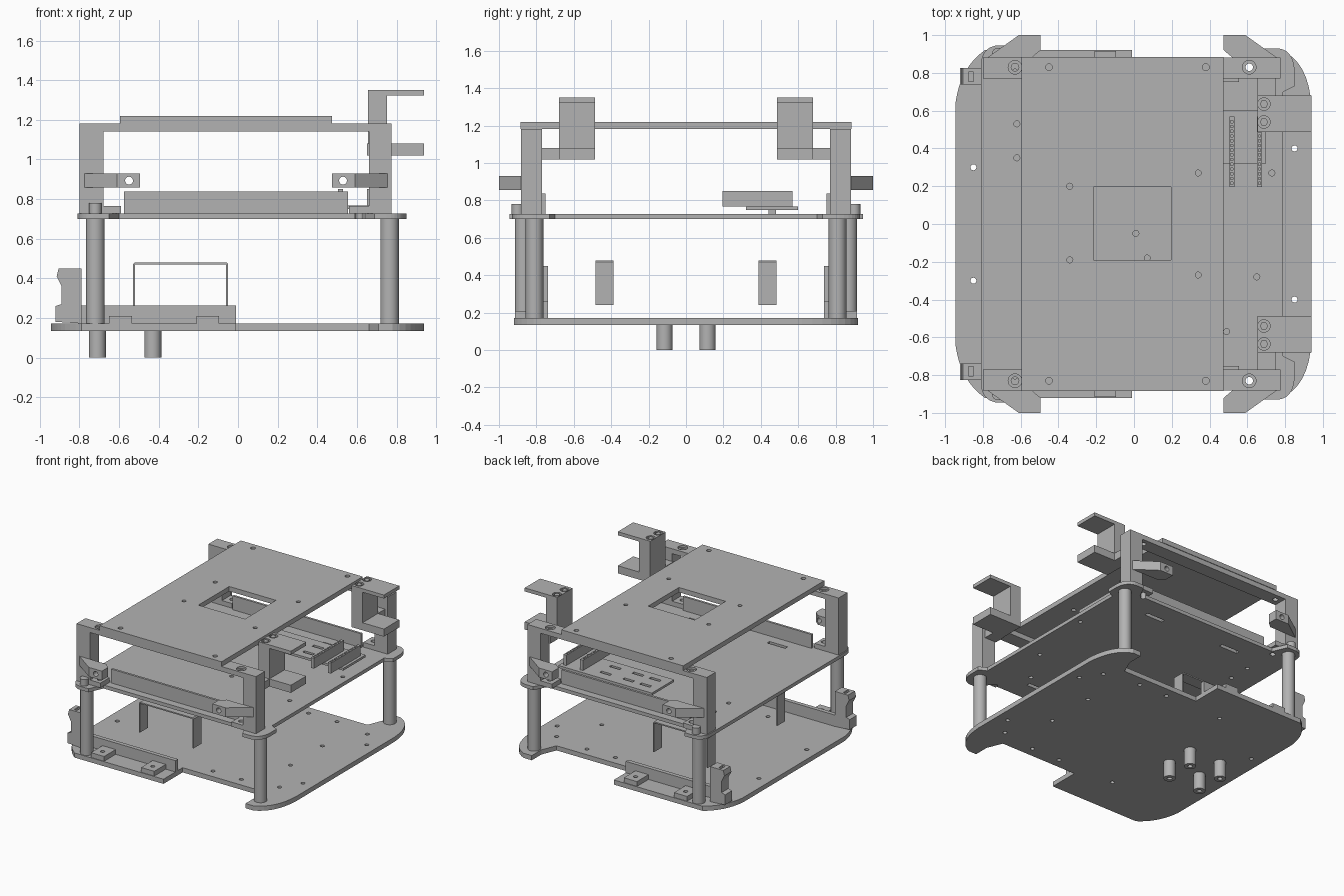
import bpy, bmesh, math
from mathutils import Vector

cube = bpy.data.objects.get("Cube")
if cube:
    bpy.data.objects.remove(cube, do_unlink=True)

grey = bpy.data.materials.new("plain_grey")
grey.use_nodes = True
grey.diffuse_color = (0.45, 0.45, 0.45, 1)
grey.node_tree.nodes["Principled BSDF"].inputs["Base Color"].default_value = (0.45, 0.45, 0.45, 1)


def place(a, b, c, axis):
    """Outline point (a, b) at depth c along the given axis."""
    return Vector({"z": (a, b, c), "y": (a, c, b), "x": (c, a, b)}[axis])


def add_prism(bm, pts, lo, hi, axis):
    face = bm.faces.new([bm.verts.new(place(a, b, lo, axis)) for a, b in pts])
    ext = bmesh.ops.extrude_face_region(bm, geom=[face])["geom"]
    verts = [v for v in ext if isinstance(v, bmesh.types.BMVert)]
    bmesh.ops.translate(bm, verts=verts, vec=place(0, 0, hi - lo, axis))


def finish(bm, name):
    bmesh.ops.recalc_face_normals(bm, faces=bm.faces)
    mesh = bpy.data.meshes.new(name)
    bm.to_mesh(mesh)
    bm.free()
    mesh.materials.append(grey)
    obj = bpy.data.objects.new(name, mesh)
    bpy.context.collection.objects.link(obj)
    return obj


def prism(name, pts, lo, hi, axis="z"):
    bm = bmesh.new()
    add_prism(bm, pts, lo, hi, axis)
    return finish(bm, name)


def rect(a0, a1, b0, b1):
    return [(a0, b0), (a1, b0), (a1, b1), (a0, b1)]


def ring(a, b, r, n=24):
    return [(a + r * math.cos(math.tau * i / n), b + r * math.sin(math.tau * i / n)) for i in range(n)]


def box(name, x0, x1, y0, y1, z0, z1):
    return prism(name, rect(x0, x1, min(y0, y1), max(y0, y1)), z0, z1)


def smooth(obj):
    bpy.ops.object.select_all(action="DESELECT")
    obj.select_set(True)
    bpy.context.view_layer.objects.active = obj
    bpy.ops.object.shade_smooth_by_angle(angle=math.radians(30))


def rod(name, x, y, r, z0, z1):
    obj = prism(name, ring(x, y, r), z0, z1)
    smooth(obj)
    return obj


def cut(obj, outlines, lo, hi, axis="z"):
    """Cut separate prism-shaped openings out of a part."""
    bm = bmesh.new()
    for pts in outlines:
        add_prism(bm, pts, lo, hi, axis)
    cutter = finish(bm, "cutter")
    cutter.hide_render = True
    mod = obj.modifiers.new("holes", "BOOLEAN")
    mod.operation, mod.solver, mod.object = "DIFFERENCE", "EXACT", cutter
    bpy.ops.object.select_all(action="DESELECT")
    bpy.context.view_layer.objects.active = obj
    obj.select_set(True)
    bpy.ops.object.modifier_apply(modifier=mod.name)
    bpy.data.objects.remove(cutter, do_unlink=True)


def curve(p0, p1, p2, n=8):
    p0, p1, p2 = Vector(p0), Vector(p1), Vector(p2)
    return [tuple(p0 * (1 - t) ** 2 + p1 * 2 * t * (1 - t) + p2 * t * t) for t in (i / n for i in range(n + 1))]


def mirror_y(half):
    return half + [(x, -y) for x, y in reversed(half)]


# Bottom plate, notched on both long sides
half = curve((0.94, 0.62), (0.925, 0.86), (0.78, 0.92))
half += [(0.71, 0.92), (0.71, 0.80), (0.66, 0.68), (-0.01, 0.68), (-0.01, 0.92)]
half += curve((-0.79, 0.92), (-0.92, 0.83), (-0.945, 0.64))
bottom = prism("bottom_plate", mirror_y(half), 0.135, 0.172)
holes = [ring(x, s * y, 0.016, 12) for s in (1, -1)
         for x, y in ((0.85, 0.4), (0.75, 0.55), (0.45, 0.6), (0.2, 0.6), (0.6, 0.2), (-0.3, 0.6), (-0.85, 0.3))]
cut(bottom, holes, 0.1, 0.2)

# Middle plate with rounded ears around the posts
half = [(0.79, 0.70), (0.85, 0.73)] + curve((0.85, 0.82), (0.84, 0.93), (0.75, 0.93))
half += [(0.69, 0.93), (0.64, 0.83), (-0.60, 0.83), (-0.65, 0.945)]
half += curve((-0.73, 0.945), (-0.81, 0.93), (-0.81, 0.84))
middle = prism("middle_plate", mirror_y(half), 0.70, 0.728)
holes = [ring(x, y, 0.016, 12) for x, y in ((0.01, -0.05), (0.07, -0.18), (-0.62, 0.53), (-0.62, 0.35),
                                           (0.73, 0.27), (0.65, -0.28), (0.49, -0.57))]
for s in (1, -1):
    holes += [ring(0.61, s * 0.83, 0.02), ring(-0.63, s * 0.80, 0.02)]
    holes += [rect(x, x + 0.16, s * 0.66 - 0.015, s * 0.66 + 0.015) for x in (-0.42, 0.28)]
cut(middle, holes, 0.65, 0.8)

# Top plate with a central window
top = box("top_plate", -0.595, 0.475, -0.885, 0.885, 1.182, 1.22)
holes = [rect(-0.215, 0.195, -0.19, 0.197)]
holes += [ring(x, y, 0.016, 12) for x, y in ((-0.34, 0.2), (-0.34, -0.19), (0.34, 0.27), (0.34, -0.27))]
holes += [ring(x, s * 0.83, 0.018, 12) for x in (-0.45, 0.38) for s in (1, -1)]
cut(top, holes, 1.1, 1.3)

for s, side in ((-1, "front"), (1, "back")):
    # Round posts and their screw heads
    rod(side + "_right_post", -0.72, s * 0.868, 0.047, 0.17, 0.70)
    rod(side + "_left_post", 0.765, s * 0.81, 0.047, 0.17, 0.70)
    rod(side + "_post_screw", -0.72, s * 0.90, 0.032, 0.728, 0.78)

    # Upper U-shaped frame with feet turned inwards
    outline = [(-0.80, 0.728), (-0.59, 0.728), (-0.59, 0.765), (-0.68, 0.765), (-0.68, 1.142), (0.66, 1.142),
               (0.66, 0.765), (0.56, 0.765), (0.56, 0.728), (0.775, 0.728), (0.775, 1.181), (-0.80, 1.181)]
    frame = prism(side + "_frame", outline, min(s * 0.77, s * 0.882), max(s * 0.77, s * 0.882), "y")
    cut(frame, [ring(x, s * 0.83, 0.02) for x in (-0.63, 0.61)], 0.70, 1.3)
    cut(frame, [ring(x, s * 0.83, 0.036) for x in (-0.63, 0.61)], 1.165, 1.3)

    # Chamfered bumper arms on the frame legs
    for m, end in ((-1, "right"), (1, "left")):
        pts = [(0.485, 1), (0.60, 1), (0.765, 0.882), (0.53, 0.882), (0.485, 0.92)]
        arm = prism(f"{side}_{end}_bumper_arm", [(m * x - 0.01, s * y) for x, y in pts], 0.857, 0.93)
        cut(arm, [ring(m * 0.54 - 0.01, 0.893, 0.02, 16)], min(s * 0.8, s * 1.1), max(s * 0.8, s * 1.1), "y")

    # Thin upright bar on the middle plate
    box(side + "_upright_bar", -0.575, 0.555, s * 0.752, s * 0.77, 0.728, 0.838)

    # Hook bracket with two hex screws
    y0, y1 = sorted((s * 0.487, s * 0.68))
    hook = prism(side + "_hook", [(0.655, 1.02), (0.94, 1.02), (0.94, 1.08), (0.752, 1.08), (0.752, 1.322),
                                  (0.94, 1.322), (0.94, 1.35), (0.655, 1.35)], y0, y1, "y")
    box(side + "_hook_arm", 0.65, 0.752, s * 0.68, s * 0.772, 1.02, 1.08)
    spots = [(0.688, s * 0.635), (0.688, s * 0.54)]
    cut(hook, [ring(x, y, 0.033) for x, y in spots], 1.33, 1.4)
    for x, y in spots:
        prism(side + "_hook_screw", ring(x, y, 0.022, 6), 1.33, 1.348)

    # Lower rail, clamp blocks and end bracket
    box(side + "_rail", -0.79, -0.01, s * 0.737, s * 0.77, 0.172, 0.262)
    for x in (-0.65, -0.21):
        block = box(side + "_clamp_block", x, x + 0.115, s * 0.77, s * 0.915, 0.172, 0.21)
        cut(block, [ring(x + 0.057, s * 0.85, 0.016, 12)], 0.18, 0.3)
    outline = [(-0.92, 0.18), (-0.79, 0.172), (-0.79, 0.45), (-0.905, 0.45), (-0.915, 0.41), (-0.89, 0.36),
               (-0.89, 0.27), (-0.92, 0.26)]
    y0, y1 = sorted((s * 0.738, s * 0.825))
    bracket = prism(side + "_end_bracket", outline, y0, y1, "y")
    cut(bracket, [rect(-0.875, -0.85, s * 0.78 - 0.025, s * 0.78 + 0.025)], 0.40, 0.5)

    # Thin inverted-U strap between the lower plates
    strap = [(-0.53, 0.24), (-0.53, 0.472), (-0.522, 0.48), (-0.058, 0.48), (-0.05, 0.472), (-0.05, 0.24),
             (-0.06, 0.24), (-0.06, 0.47), (-0.52, 0.47), (-0.52, 0.24)]
    y0, y1 = sorted((s * 0.388, s * 0.485))
    prism(side + "_strap", strap, y0, y1, "y")

    # Short standoffs underneath
    for x in (-0.71, -0.43):
        foot = rod(side + "_standoff", x, s * 0.115, 0.043, 0, 0.14)
        cut(foot, [ring(x, s * 0.115, 0.018, 12)], -0.05, 0.06)

# Circuit board with pin headers and slotted panels
board = box("circuit_board", -0.12, 0.70, 0.32, 0.60, 0.75, 0.768)
cut(board, [rect(x, x + 0.09, y, y + 0.025) for x in (-0.05, 0.1, 0.3) for y in (0.38, 0.5)], 0.7, 0.8)
for x in (0.505, 0.652):
    header = box("pin_header", x, x + 0.026, 0.195, 0.57, 0.768, 0.85)
    cut(header, [rect(x + 0.007, x + 0.019, 0.21 + i * 0.025, 0.222 + i * 0.025) for i in range(14)], 0.83, 0.9)
for x in (0.0, 0.45):
    box("board_spacer", x, x + 0.04, 0.44, 0.48, 0.728, 0.75)
